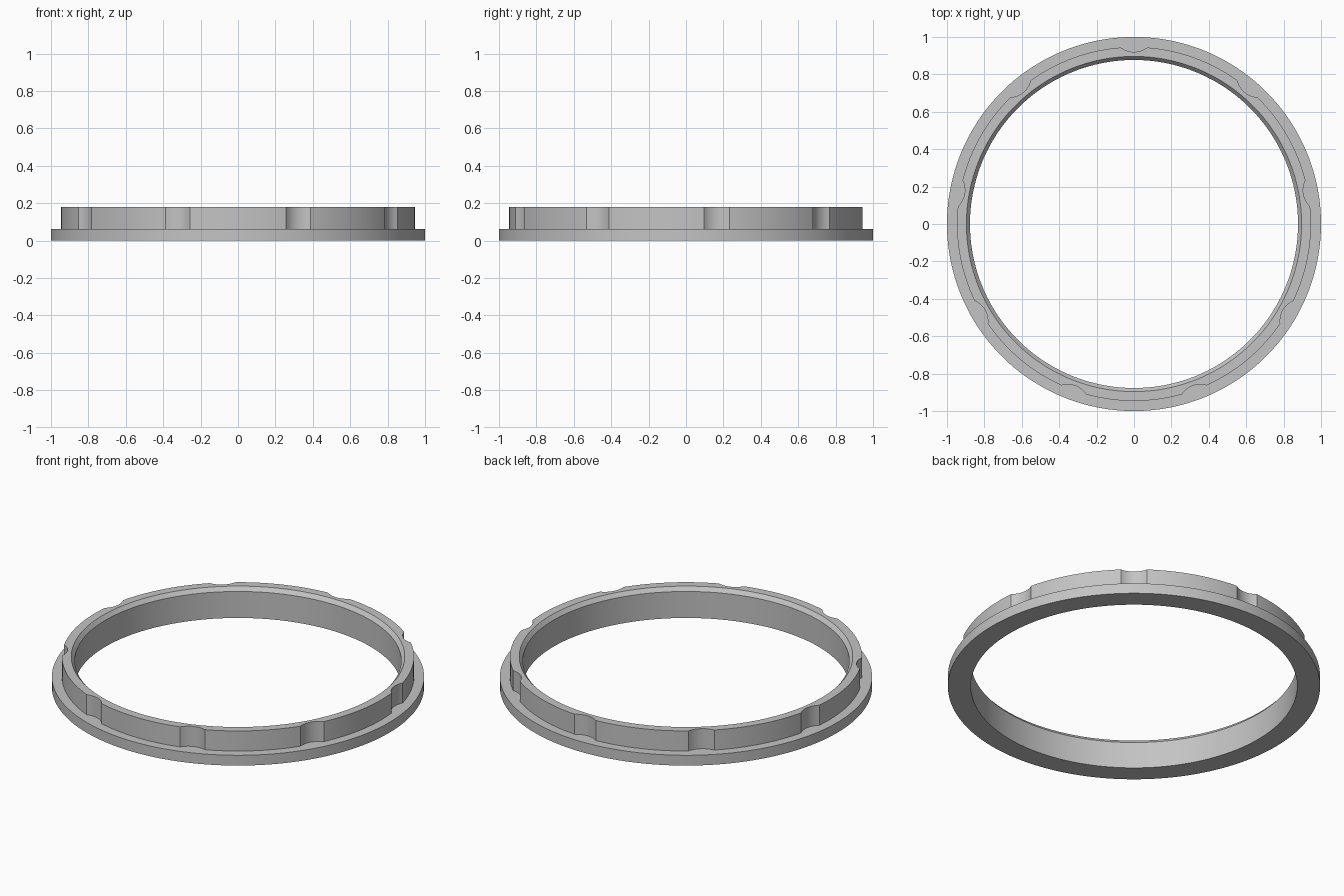
import bpy, bmesh
from math import sin, cos, acos, sqrt, radians, pi

cube = bpy.data.objects.get("Cube")
if cube:
    bpy.data.objects.remove(cube)

# Main dimensions
FLANGE_R, COLLAR_R, BORE_R, RIM_R = 1.0, 0.946, 0.877, 0.896
FLANGE_Z, COLLAR_Z, CHAMFER_Z = 0.061, 0.18, 0.157
NOTCHES = 9
NOTCH_R = 0.116                    # radius of each round scallop
NOTCH_C = 0.92 + NOTCH_R           # distance of the scallop centre from the axis
HALF = acos((COLLAR_R**2 + NOTCH_C**2 - NOTCH_R**2) / (2 * COLLAR_R * NOTCH_C))


def collar_radius(t):
    """Collar radius at angle t from the nearest notch centre."""
    if abs(t) >= HALF - 1e-6:
        return COLLAR_R
    return NOTCH_C * cos(t) - sqrt(NOTCH_R**2 - (NOTCH_C * sin(t))**2)


# Angles across one sector: fine through the notch, then the plain arc
step = 2 * pi / NOTCHES
sector = [-HALF + 2 * HALF * i / 10 for i in range(10)]
sector += [HALF + (step - 2 * HALF) * i / 16 for i in range(16)]

# Notched ring: a cross-section swept round the axis
bm = bmesh.new()
sections = []
for n in range(NOTCHES):
    for t in sector:
        a = radians(90) + n * step + t
        r = collar_radius(t)
        profile = [(BORE_R, 0), (FLANGE_R, 0), (FLANGE_R, FLANGE_Z), (r, FLANGE_Z),
                   (r, COLLAR_Z), (RIM_R, COLLAR_Z), (BORE_R, CHAMFER_Z)]
        sections.append([bm.verts.new((p * cos(a), p * sin(a), z)) for p, z in profile])

for i, cur in enumerate(sections):
    nxt = sections[(i + 1) % len(sections)]
    for j in range(len(cur)):
        k = (j + 1) % len(cur)
        bm.faces.new((cur[j], nxt[j], nxt[k], cur[k]))
bmesh.ops.recalc_face_normals(bm, faces=bm.faces)

mesh = bpy.data.meshes.new("notched_ring")
bm.to_mesh(mesh)
bm.free()
ring = bpy.data.objects.new("notched_ring", mesh)
bpy.context.collection.objects.link(ring)

# Plain grey material
grey = bpy.data.materials.new("light_grey")
grey.use_nodes = True
colour = (0.55, 0.55, 0.55, 1)
grey.diffuse_color = colour
grey.node_tree.nodes["Principled BSDF"].inputs["Base Color"].default_value = colour
mesh.materials.append(grey)

# Smooth walls with crisp rims and notch corners
bpy.ops.object.select_all(action="DESELECT")
ring.select_set(True)
bpy.context.view_layer.objects.active = ring
bpy.ops.object.shade_smooth_by_angle(angle=radians(25))
